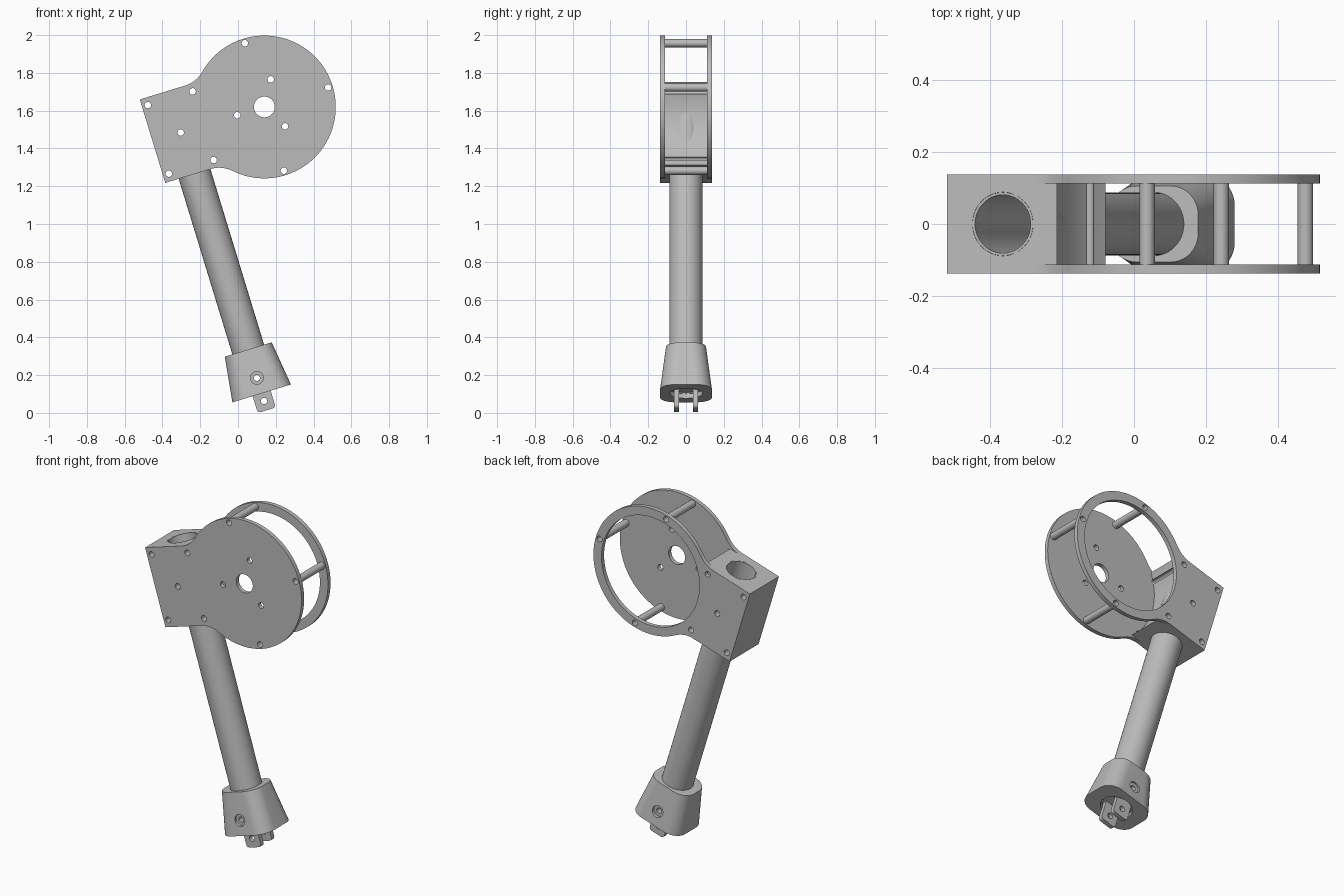
import bpy, bmesh
from math import sin, cos, pi, radians, sqrt, atan2
from mathutils import Matrix

if "Cube" in bpy.data.objects:
    bpy.data.objects.remove(bpy.data.objects["Cube"], do_unlink=True)

grey = bpy.data.materials.new("plain_grey")
grey.use_nodes = True
grey.diffuse_color = (0.5, 0.5, 0.5, 1)
grey.node_tree.nodes["Principled BSDF"].inputs["Base Color"].default_value = (0.5, 0.5, 0.5, 1)

# Everything is modelled upright around the tube axis, then leaned over
LEAN = Matrix.Translation((-0.23, 0, 1.265)) @ Matrix.Rotation(radians(-17), 4, "Y")
TOP, MID = 0.462, 0.231          # height of the clamp block and its middle
HUB, RADIUS = 0.457, 0.378       # disc centre and radius
INNER, OUTER = 0.1125, 0.1375    # faces of the side plates
PIN = 0.017                      # small hole radius
parts = []


def add(name, bm, keep=True):
    bmesh.ops.recalc_face_normals(bm, faces=bm.faces)
    mesh = bpy.data.meshes.new(name)
    bm.to_mesh(mesh)
    bm.free()
    obj = bpy.data.objects.new(name, mesh)
    bpy.context.collection.objects.link(obj)
    obj.matrix_world = LEAN
    if keep:
        mesh.materials.append(grey)
        parts.append(obj)
    else:
        obj.hide_render = True
    return obj


def loft(name, rings, keep=True):
    """Skin closed rings of points and cap both ends."""
    bm = bmesh.new()
    loops = [[bm.verts.new(p) for p in ring] for ring in rings]
    n = len(loops[0])
    for a, b in zip(loops, loops[1:]):
        for i in range(n):
            j = (i + 1) % n
            bm.faces.new((a[i], a[j], b[j], b[i]))
    bm.faces.new(loops[0])
    bm.faces.new(loops[-1])
    return add(name, bm, keep)


def arc(cx, cz, r, start, end, n):
    return [(cx + r * cos(start + (end - start) * i / n),
             cz + r * sin(start + (end - start) * i / n)) for i in range(n + 1)]


def slab(name, outline, y0, y1, keep=True):
    return loft(name, [[(x, y, z) for x, z in outline] for y in (y0, y1)], keep)


def cross_pin(name, x, z, r, y0, y1, keep=True, n=24):
    return slab(name, arc(x, z, r, 0, 2 * pi, n)[:-1], y0, y1, keep)


def upright(name, r, z0, z1, keep=True):
    ring = arc(0, 0, r, 0, 2 * pi, 64)[:-1]
    return loft(name, [[(x, y, z) for x, y in ring] for z in (z0, z1)], keep)


def cut(obj, cutter):
    mod = obj.modifiers.new("cut", "BOOLEAN")
    mod.operation = "DIFFERENCE"
    mod.solver = "EXACT"
    mod.object = cutter
    bpy.context.view_layer.objects.active = obj
    bpy.ops.object.modifier_apply(modifier=mod.name)
    bpy.data.objects.remove(cutter, do_unlink=True)


def drill(obj, x, z, r=PIN, y0=-0.3, y1=0.3, n=24):
    cut(obj, cross_pin("drill", x, z, r, y0, y1, False, n))


def rounded_ring(hx, hy, r, z):
    pts = []
    for k, (sx, sy) in enumerate([(1, 1), (-1, 1), (-1, -1), (1, -1)]):
        pts += arc(sx * (hx - r), sy * (hy - r), r, k * pi / 2, (k + 1) * pi / 2, 10)
    return [(x, y, z) for x, y in pts]


# Plate outline: square tail blending through fillets into a round disc
fx, fr = 0.09, 0.151
blend = atan2(TOP + fr - MID, fx - HUB)
upper = arc(HUB, MID, RADIUS, 0, blend, 44)
upper += arc(fx, TOP + fr, fr, blend - pi, -pi / 2, 12)[1:]
upper.append((-0.162, TOP))
plate = upper + [(x, 2 * MID - z) for x, z in reversed(upper[1:])]

# Hole positions
block_holes = [(x, MID + s * 0.19) for x in (-0.13, 0.118) for s in (-1, 1)] + [(-0.006, MID)]
rod_spots = [(HUB + 0.353 * cos(a), MID + 0.353 * sin(a)) for a in (pi / 2, 0, -pi / 2)]
hub_spots = [(HUB + 0.15 * cos(a), MID + 0.15 * sin(a)) for a in (pi / 3, pi, -pi / 3)]

# Side plates: solid front disc, open back ring
front_plate = slab("front_plate", plate, -OUTER, -INNER)
back_plate = slab("back_plate", plate, INNER, OUTER)
for spot in block_holes + rod_spots:
    drill(front_plate, *spot)
    drill(back_plate, *spot)
for spot in hub_spots:
    drill(front_plate, *spot)
drill(front_plate, HUB, MID, 0.055, n=48)
drill(back_plate, HUB, MID, 0.325, n=96)

# Hollow spacer rods
for i, spot in enumerate(rod_spots):
    rod = cross_pin(f"spacer_rod_{i + 1}", *spot, 0.0215, -INNER, INNER)
    drill(rod, *spot)

# Clamp block with a concave side following the disc
half = atan2(MID, sqrt(RADIUS ** 2 - MID ** 2))
hollow = arc(HUB, MID, RADIUS, pi + half, pi - half, 24)
block = slab("clamp_block", [(-0.162, 0)] + hollow + [(-0.162, TOP)], -INNER, INNER)
cut(block, upright("bore", 0.0885, -0.1, 0.6, False))
for spot in block_holes:
    drill(block, *spot)

# Long tube
tube = upright("tube", 0.088, -1.19, TOP)
cut(tube, upright("bore", 0.081, -1.3, 0.6, False))
drill(tube, -0.006, MID)

# Tapered collar with counterbored cross hole
FOOT, CROSS = -1.215, -1.129
collar = loft("collar", [rounded_ring(0.162, 0.137, 0.085, FOOT),
                         rounded_ring(0.130, 0.106, 0.08, -0.972)])
cut(collar, upright("bore", 0.0885, -1.4, -0.8, False))
for side in (-1, 1):
    drill(collar, 0, CROSS, 0.034, *sorted((side * 0.112, side * 0.3)), n=32)

# Clevis plug and its two lugs
plug = upright("clevis_plug", 0.0805, -1.185, -1.05)
for obj in (collar, tube, plug):
    drill(obj, 0, CROSS, 0.016)
LOW, w, r = -1.308, 0.05, 0.018
lug = [(w, -1.18), (-w, -1.18)]
lug += arc(-w + r, LOW + r, r, pi, 1.5 * pi, 6) + arc(w - r, LOW + r, r, 1.5 * pi, 2 * pi, 6)
for name, y in (("front_lug", -0.064), ("back_lug", 0.037)):
    obj = slab(name, lug, y, y + 0.027)
    drill(obj, 0, -1.257)

# Smooth round faces, keep edges crisp
bpy.ops.object.select_all(action="DESELECT")
for obj in parts:
    obj.select_set(True)
    bpy.context.view_layer.objects.active = obj
bpy.ops.object.shade_smooth_by_angle(angle=radians(30))
